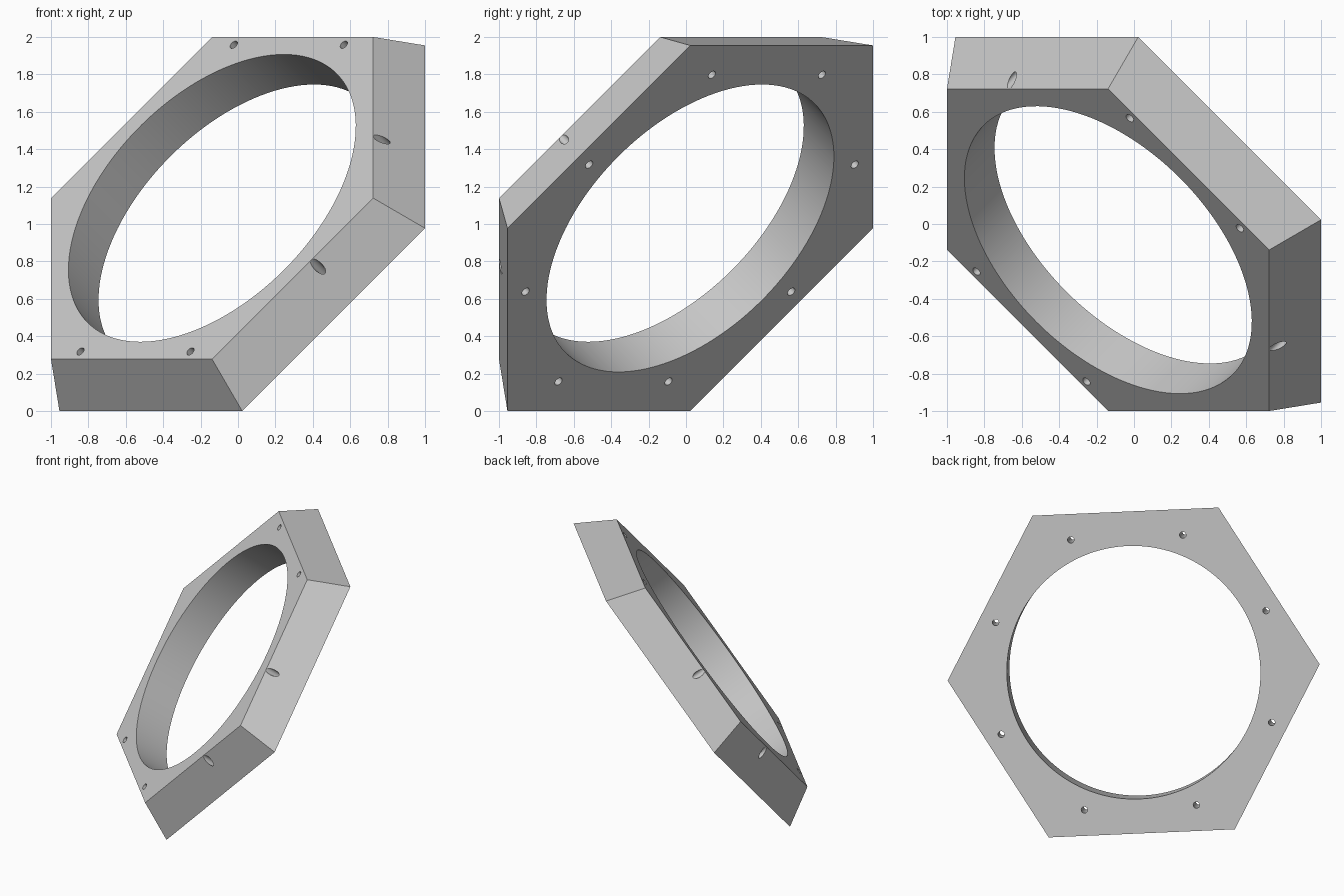
import bpy, bmesh, math
from mathutils import Matrix, Vector

old = bpy.data.objects.get("Cube")
if old:
    bpy.data.objects.remove(old, do_unlink=True)

THICK = 0.279
BIG_R, SMALL_R = 1.382, 1.218   # corner radii of the two hexagon faces
BORE_R = 0.941
BOLT_CIRCLE, BOLT_R = 1.087, 0.024

# Tilted frame: plate axis points along (-1, -1, 1)
axis = Vector((-1, -1, 1)).normalized()
across = Vector((1, 1, 2)).normalized()
side = axis.cross(across)
frame = Matrix((across, side, axis)).transposed().to_4x4()
frame.translation = (-0.058, -0.058, 1.058)

grey = bpy.data.materials.new("plain grey")
grey.use_nodes = True
colour = (0.57, 0.57, 0.57, 1)
grey.diffuse_color = colour
grey.node_tree.nodes["Principled BSDF"].inputs["Base Color"].default_value = colour


def add_object(name, bm):
    mesh = bpy.data.meshes.new(name)
    bm.to_mesh(mesh)
    bm.free()
    mesh.materials.append(grey)
    obj = bpy.data.objects.new(name, mesh)
    bpy.context.collection.objects.link(obj)
    obj.matrix_world = frame
    return obj


def add_cone(bm, sides, r1, r2, depth, matrix=Matrix.Identity(4)):
    bmesh.ops.create_cone(bm, cap_ends=True, segments=sides, radius1=r1,
                          radius2=r2, depth=depth, matrix=matrix)


# Tapered hexagonal plate, two corners on the frame's side axis
bm = bmesh.new()
add_cone(bm, 6, BIG_R, SMALL_R, THICK)
plate = add_object("hexagonal_ring_plate", bm)

# Cutter: central bore and eight evenly spaced bolt holes
bm = bmesh.new()
add_cone(bm, 128, BORE_R, BORE_R, 1)
for i in range(8):
    turn = Matrix.Rotation(math.radians(22.5 + 45 * i), 4, 'Z')
    add_cone(bm, 24, BOLT_R, BOLT_R, 1,
             turn @ Matrix.Translation((BOLT_CIRCLE, 0, 0)))
cutter = add_object("hole_cutter", bm)
cutter.hide_render = True

cut = plate.modifiers.new("holes", 'BOOLEAN')
cut.operation = 'DIFFERENCE'
cut.solver = 'EXACT'
cut.object = cutter

# Apply the cut, drop the cutter and smooth only the round walls
bpy.ops.object.select_all(action='DESELECT')
plate.select_set(True)
bpy.context.view_layer.objects.active = plate
bpy.ops.object.modifier_apply(modifier=cut.name)
bpy.data.objects.remove(cutter, do_unlink=True)
bpy.ops.object.shade_smooth_by_angle(angle=math.radians(25))
